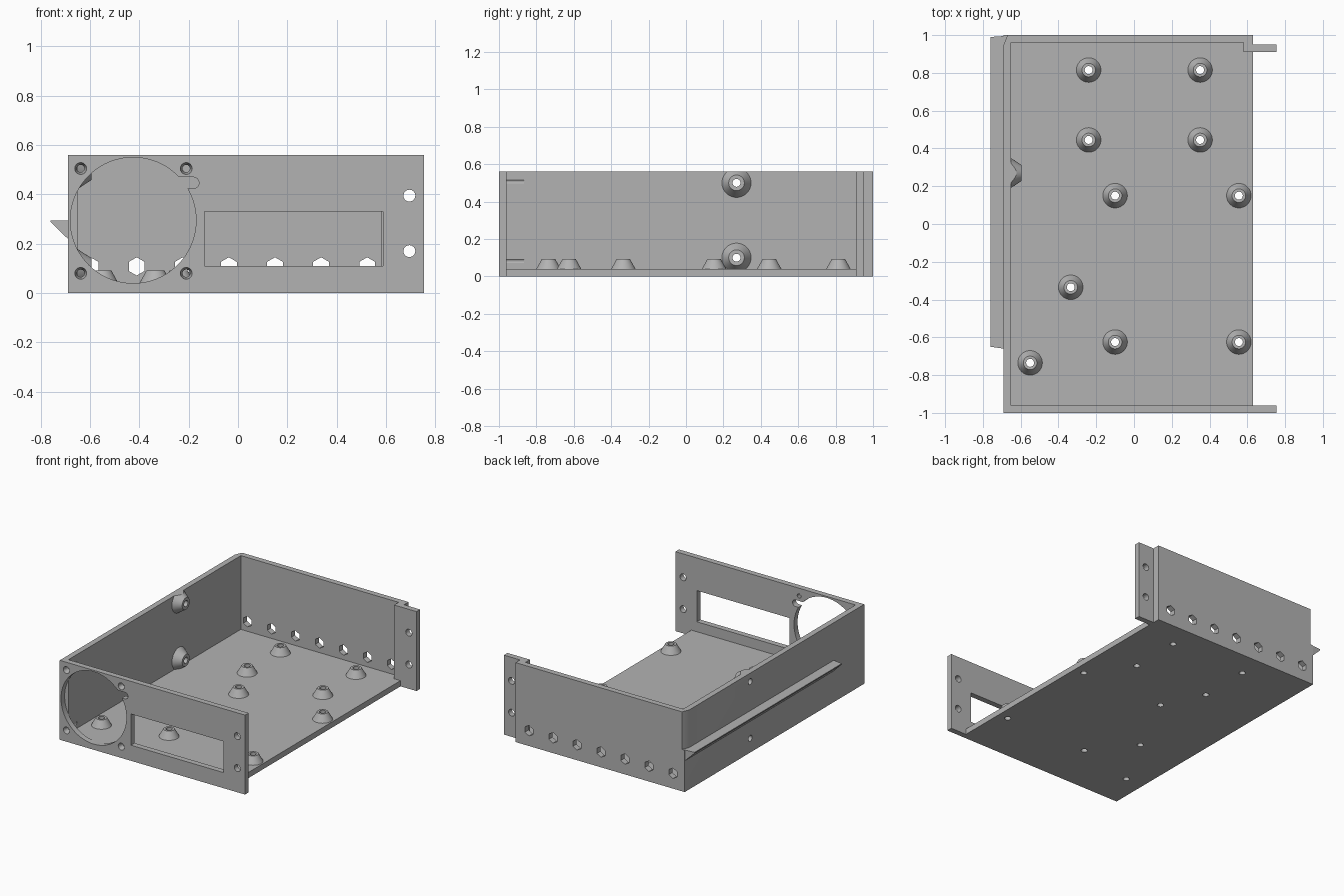
import bpy, bmesh
from math import pi, sin, cos
from mathutils import Matrix, Vector

if "Cube" in bpy.data.objects:
    bpy.data.objects.remove(bpy.data.objects["Cube"])

grey = bpy.data.materials.new("plain grey")
grey.use_nodes = True
COLOUR = (0.45, 0.45, 0.45, 1)
grey.diffuse_color = COLOUR
grey.node_tree.nodes["Principled BSDF"].inputs["Base Color"].default_value = COLOUR

TURN = {"x": Matrix.Rotation(pi / 2, 4, "Y"),
        "y": Matrix.Rotation(-pi / 2, 4, "X"),
        "z": Matrix.Identity(4)}


def box(bm, x, y, z):
    prism(bm, [(x[0], y[0]), (x[1], y[0]), (x[1], y[1]), (x[0], y[1])], z)


def prism(bm, points, span, axis="z"):
    """Extrude a closed outline along z (points are x, y) or y (points are x, z)."""
    def place(a, b, t):
        return (a, b, t) if axis == "z" else (a, t, b)
    face = bm.faces.new([bm.verts.new(place(a, b, span[0])) for a, b in points])
    new = bmesh.ops.extrude_face_region(bm, geom=[face])["geom"]
    verts = [g for g in new if isinstance(g, bmesh.types.BMVert)]
    bmesh.ops.translate(bm, verts=verts, vec=place(0, 0, span[1] - span[0]))


def cone(bm, start, axis, length, r1, r2=None, sides=32):
    """Cone or cylinder growing from start along an axis."""
    matrix = Matrix.Translation(Vector(start)) @ TURN[axis] @ Matrix.Translation((0, 0, length / 2))
    bmesh.ops.create_cone(bm, cap_ends=True, segments=sides, radius1=r1,
                          radius2=r1 if r2 is None else r2, depth=length, matrix=matrix)


def finish(bm, name):
    bmesh.ops.recalc_face_normals(bm, faces=bm.faces)
    mesh = bpy.data.meshes.new(name)
    bm.to_mesh(mesh)
    bm.free()
    mesh.materials.append(grey)
    obj = bpy.data.objects.new(name, mesh)
    bpy.context.collection.objects.link(obj)
    return obj


def cut(obj, *cutters):
    """Subtract each cutter from the part and bake the result."""
    for cutter in cutters:
        mod = obj.modifiers.new("cut", "BOOLEAN")
        mod.object, mod.operation, mod.solver = cutter, "DIFFERENCE", "EXACT"
    bpy.context.view_layer.update()
    graph = bpy.context.evaluated_depsgraph_get()
    baked = bpy.data.meshes.new_from_object(obj.evaluated_get(graph))
    obj.modifiers.clear()
    obj.data = baked


# Main dimensions
LEFT, RIGHT, EAR, TOP, WALL = -0.69, 0.63, 0.755, 0.56, 0.04
INNER = LEFT + WALL
FRONT = -1 + WALL
parts, cutters = [], []


def part(bm, name):
    parts.append(finish(bm, name))
    return parts[-1]


def tool(bm, name):
    cutters.append(finish(bm, name))
    cutters[-1].hide_render = True
    return cutters[-1]


# Floor and its conical standoffs, drilled through
spots = [(x, y) for x in (-0.24, 0.35) for y in (0.815, 0.445)]
spots += [(x, y) for x in (-0.1, 0.555) for y in (0.15, -0.625)]
spots += [(-0.335, -0.335), (-0.55, -0.735)]
bm = bmesh.new()
box(bm, (INNER, RIGHT), (FRONT, 0.96), (0, WALL))
floor = part(bm, "floor")
bm, drill = bmesh.new(), bmesh.new()
for x, y in spots:
    cone(bm, (x, y, WALL), "z", 0.052, 0.065, 0.036)
    cone(drill, (x, y, -0.1), "z", 0.3, 0.021)
standoffs = part(bm, "floor_standoffs")
floor_drill = tool(drill, "floor_drill")
cut(floor, floor_drill)
cut(standoffs, floor_drill)

# Side wall, back wall and stepped rear ear share one plan outline
bm = bmesh.new()
prism(bm, [(LEFT, FRONT), (INNER, FRONT), (INNER, 0.96), (0.58, 0.96), (0.58, 0.91),
           (EAR, 0.91), (EAR, 0.95), (RIGHT, 0.95), (RIGHT, 1), (LEFT, 1)], (0, TOP))
walls = part(bm, "side_and_back_wall")

# Conical standoffs on the side wall, trimmed level with the rim
bm, drill, trim = bmesh.new(), bmesh.new(), bmesh.new()
for z in (0.1, 0.5):
    cone(bm, (INNER, 0.27, z), "x", 0.055, 0.078, 0.042)
    cone(drill, (-0.8, 0.27, z), "x", 0.3, 0.021)
box(trim, (-0.8, 0), (0, 0.5), (TOP, 1))
side_standoffs = part(bm, "side_standoffs")
side_drill = tool(drill, "side_drill")
cut(side_standoffs, side_drill, tool(trim, "rim_trim"))

# Row of hexagonal vents in the back wall
bm = bmesh.new()
for i in range(7):
    x = -0.598 + 0.187 * i
    prism(bm, [(x + 0.037 * sin(k * pi / 3), 0.108 + 0.037 * cos(k * pi / 3)) for k in range(6)],
          (0.93, 1.1), "y")
vents = tool(bm, "vent_cutter")

# Mounting holes through both ears
bm = bmesh.new()
for z in (0.17, 0.395):
    cone(bm, (0.695, -1.1, z), "y", 2.2, 0.024)
ear_holes = tool(bm, "ear_drill")

# Fan screw bores, the outer pair running on into the side wall
bm, bore = bmesh.new(), bmesh.new()
for z in (0.08, 0.505):
    for x in (-0.638, -0.21):
        cone(bm, (x, -1.01, z), "y", 0.06, 0.0262, 0.0128)
    cone(bore, (-0.638, -0.98, z), "y", 0.115, 0.0155)
countersinks = tool(bm, "countersink_cutter")

# Bevel on the rear corner above the rail
bm = bmesh.new()
prism(bm, [(LEFT - 0.02, 0.9), (LEFT + 0.025, 1.01), (LEFT - 0.02, 1.01)], (0.295, 0.7))
cut(walls, side_drill, vents, ear_holes, tool(bore, "bore_cutter"), tool(bm, "corner_bevel"))

# Front plate with fan opening, cable notch and display window
bm = bmesh.new()
box(bm, (LEFT, EAR), (-1, FRONT), (0, TOP))
plate = part(bm, "front_plate")
fan, notch, window = bmesh.new(), bmesh.new(), bmesh.new()
cone(fan, (-0.425, -1.1, 0.295), "y", 0.2, 0.255, sides=96)
arc = [(-0.181 + 0.023 * sin(k * pi / 8), 0.447 + 0.023 * cos(k * pi / 8)) for k in range(9)]
prism(notch, arc + [(-0.3, 0.424), (-0.3, 0.47)], (-1.1, -0.9), "y")
box(window, (-0.135, 0.588), (-1.1, -0.9), (0.11, 0.33))
cut(plate, ear_holes, countersinks, tool(fan, "fan_cutter"),
    tool(notch, "notch_cutter"), tool(window, "window_cutter"))

# Triangular slide rail outside the side wall, its tip tapered at both ends
bm = bmesh.new()
prism(bm, [(LEFT, 0.22), (-0.76, 0.288), (-0.76, 0.295), (LEFT, 0.295)], (-0.66, 0.995), "y")
for v in bm.verts:
    if v.co.x < -0.75:
        v.co.y += 0.01 if v.co.y < 0 else -0.005
part(bm, "slide_rail")

# Remove the cutters, then shade the round surfaces smoothly
for cutter in cutters:
    bpy.data.objects.remove(cutter)
bpy.ops.object.select_all(action="DESELECT")
for obj in parts:
    obj.select_set(True)
bpy.context.view_layer.objects.active = parts[0]
bpy.ops.object.shade_smooth_by_angle(angle=pi / 6)
